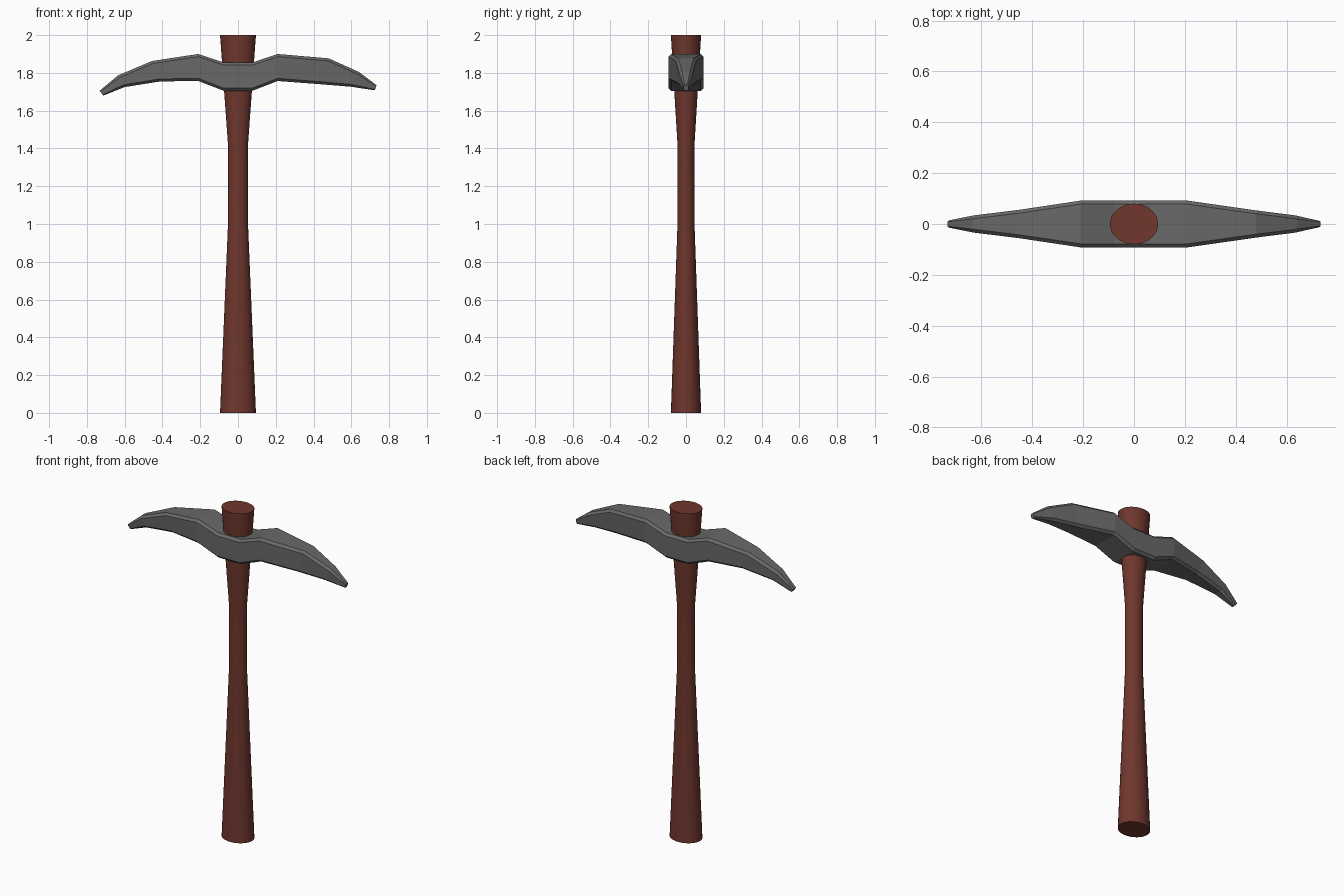
import bpy, bmesh, math
from mathutils import Vector

cube = bpy.data.objects.get("Cube")
if cube:
    bpy.data.objects.remove(cube, do_unlink=True)


def material(name, rgb):
    mat = bpy.data.materials.new(name)
    mat.use_nodes = True
    mat.diffuse_color = (*rgb, 1)
    mat.node_tree.nodes["Principled BSDF"].inputs["Base Color"].default_value = (*rgb, 1)
    return mat


def loft(name, rings, mat):
    """Skin closed rings of points and cap both ends."""
    bm = bmesh.new()
    loops = [[bm.verts.new(p) for p in ring] for ring in rings]
    for a, b in zip(loops, loops[1:]):
        for i in range(len(a)):
            j = (i + 1) % len(a)
            bm.faces.new((a[i], a[j], b[j], b[i]))
    bm.faces.new(loops[0])
    bm.faces.new(loops[-1])
    bmesh.ops.recalc_face_normals(bm, faces=bm.faces)
    mesh = bpy.data.meshes.new(name)
    bm.to_mesh(mesh)
    bm.free()
    mesh.materials.append(mat)
    obj = bpy.data.objects.new(name, mesh)
    bpy.context.collection.objects.link(obj)
    return obj


wood = material("dark red wood", (0.16, 0.038, 0.027))
iron = material("grey iron", (0.14, 0.14, 0.14))


# Handle: oval shaft, slim at the grip and flared at both ends
def oval(z, rx, ry, sides=32):
    angles = [math.tau * i / sides for i in range(sides)]
    return [(rx * math.cos(a), ry * math.sin(a), z) for a in angles]


handle = loft("handle", [oval(0, 0.095, 0.08), oval(1.0, 0.053, 0.045),
                         oval(1.42, 0.053, 0.045), oval(2.0, 0.095, 0.08)], wood)
bpy.context.view_layer.objects.active = handle
handle.select_set(True)
bpy.ops.object.shade_smooth_by_angle(angle=math.radians(30))


# Head: chamfered box section swept along the curved pick
def section(top_x, top_z, bottom_x, bottom_z, half):
    top, bottom = Vector((top_x, 0, top_z)), Vector((bottom_x, 0, bottom_z))
    cut = min(0.014, half * 0.4)
    t = min(cut / (top - bottom).length, 0.3)
    corners = [(half - cut, 0), (half, t), (half, 1 - t), (half - cut, 1)]
    corners += [(-y, f) for y, f in reversed(corners)]
    return [top.lerp(bottom, f) + Vector((0, y, 0)) for y, f in corners]


# top x, top z, bottom x, bottom z, half width
stations = [
    (-0.733, 1.705, -0.713, 1.68, 0.014),
    (-0.635, 1.787, -0.60, 1.725, 0.034),
    (-0.455, 1.863, -0.41, 1.755, 0.056),
    (-0.21, 1.90, -0.21, 1.757, 0.092),
    (-0.075, 1.855, -0.075, 1.705, 0.092),
    (0.075, 1.855, 0.075, 1.705, 0.092),
    (0.21, 1.90, 0.21, 1.757, 0.092),
    (0.48, 1.877, 0.435, 1.74, 0.054),
    (0.64, 1.805, 0.595, 1.727, 0.034),
    (0.733, 1.735, 0.725, 1.708, 0.012),
]
loft("pick_head", [section(*s) for s in stations], iron)
